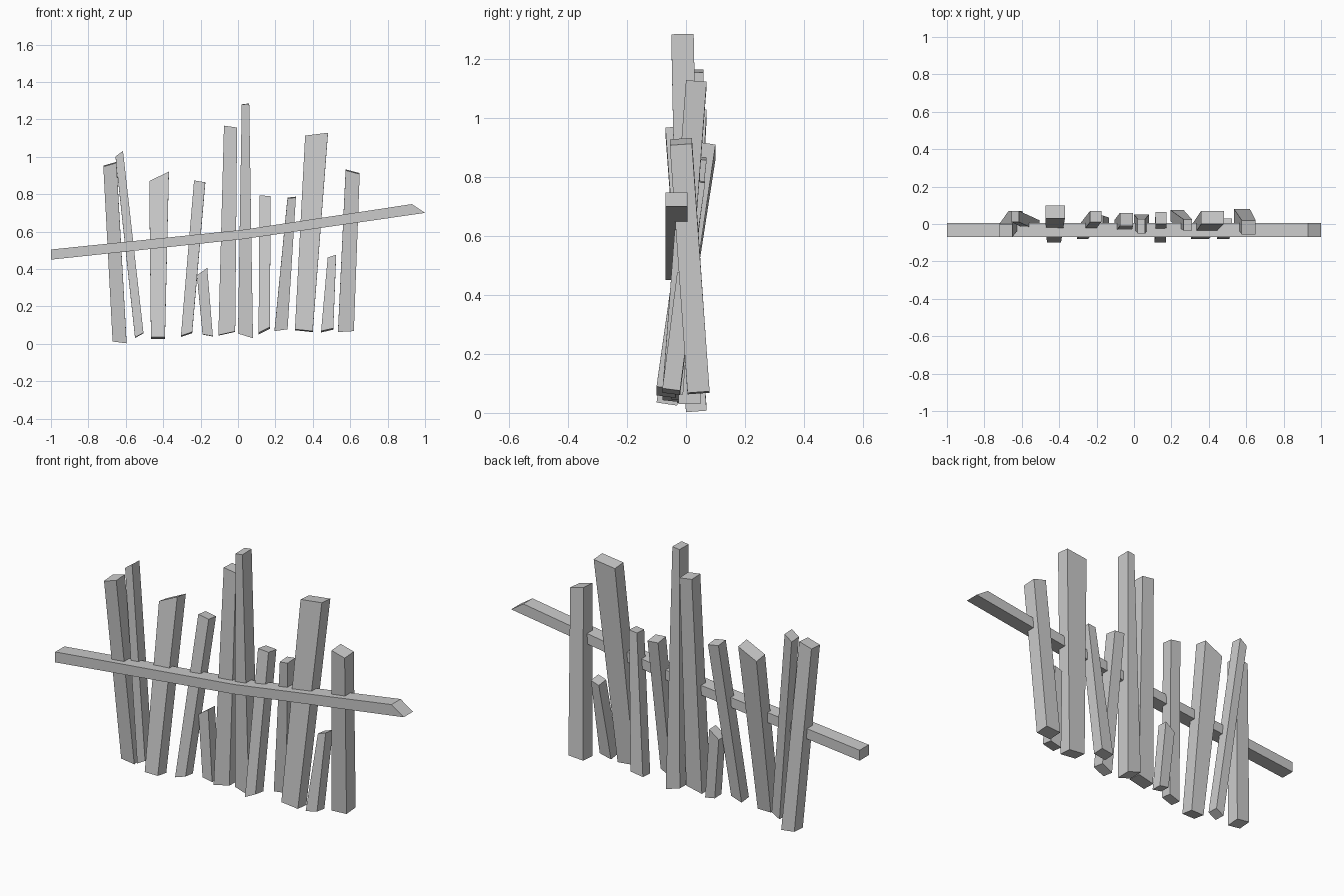
import bpy
import bmesh

default_cube = bpy.data.objects.get("Cube")
if default_cube:
    bpy.data.objects.remove(default_cube, do_unlink=True)

# Single grey wood material
GREY = (0.6, 0.6, 0.6, 1.0)
wood = bpy.data.materials.new("plain grey wood")
wood.use_nodes = True
wood.diffuse_color = GREY
wood.node_tree.nodes["Principled BSDF"].inputs["Base Color"].default_value = GREY


def prism(name, front, back):
    """Closed solid between two matching outlines."""
    bm = bmesh.new()
    a = [bm.verts.new(p) for p in front]
    b = [bm.verts.new(p) for p in back]
    bm.faces.new(a)
    bm.faces.new(b[::-1])
    for i in range(len(a)):
        j = (i + 1) % len(a)
        bm.faces.new((a[j], a[i], b[i], b[j]))
    bmesh.ops.recalc_face_normals(bm, faces=bm.faces)
    mesh = bpy.data.meshes.new(name)
    bm.to_mesh(mesh)
    bm.free()
    mesh.materials.append(wood)
    obj = bpy.data.objects.new(name, mesh)
    bpy.context.collection.objects.link(obj)
    return obj


def stake(name, x, z, width, slant, y, depth=7):
    """Leaning tapered stake in hundredths; each pair is (foot, top).
    x and z give the end centres, slant is the rise from left to right
    edge of the cut, y is the front edge."""
    lean = (y[1] - y[0]) / (z[1] - z[0])

    def ring(end):
        points = []
        for side, back in ((-1, 0), (1, 0), (1, 1), (-1, 1)):
            px = x[end] + side * width[end] / 2
            py = y[end] + back * depth
            pz = z[end] + side * slant[end] / 2 - (back - 0.5) * depth * lean
            points.append((px / 100, py / 100, pz / 100))
        return points

    return prism(name, ring(0), ring(1))


# Upright stakes, from the model's right to its left
stake("end_stake_right", (-63.3, -68.5), (1, 96), (7.5, 7), (-1, 2), (0, -7))
stake("thin_leaning_stake", (-52.8, -63.5), (4.5, 101.5), (4.5, 4), (2.5, 3), (-4, 1), 6)
stake("slanted_top_stake", (-42.8, -42.2), (3, 89), (7.5, 10.5), (0, 5), (-10, 3))
stake("narrow_stake_right", (-27.5, -20.5), (5, 86.5), (6, 6), (2, -1), (-8, 1), 6)
stake("short_stake_right", (-16.2, -19.2), (4.5, 38.5), (5.5, 5.5), (-1, 4), (-2, -1), 5.5)
stake("tall_wide_stake", (-6, -4), (5.5, 116), (9, 7), (2, -1), (-5, -1))
stake("tallest_stake", (4, 4), (4.3, 128.2), (8, 4), (-2.5, 0.5), (-2.5, -5), 7.6)
stake("narrow_stake_middle", (14, 14.5), (7, 78.7), (6, 6), (3, -0.5), (-10, 0), 6.5)
stake("narrow_stake_left", (23, 28.7), (7.5, 78.2), (7, 4.5), (1, 0.5), (1.5, -3.5), 6)
stake("broad_stake", (35.2, 42), (7, 111.8), (9.5, 12.2), (-1, 1.5), (-8, 0))
stake("short_stake_left", (47.7, 50.2), (7.2, 46.5), (6.5, 4.5), (1.5, 1.5), (-8, -3), 6)
stake("end_stake_left", (57.7, 61.3), (6.8, 92), (8.5, 7.5), (0.5, -2), (0.5, -5.5), 7.5)

# Slightly bent cross rail with a pointed end
outline = [(-1, 0.45), (0.03, 0.56), (1, 0.7), (0.93, 0.747), (0.03, 0.61), (-1, 0.504)]
prism("cross_rail", [(x, -0.07, z) for x, z in outline], [(x, 0.005, z) for x, z in outline])
